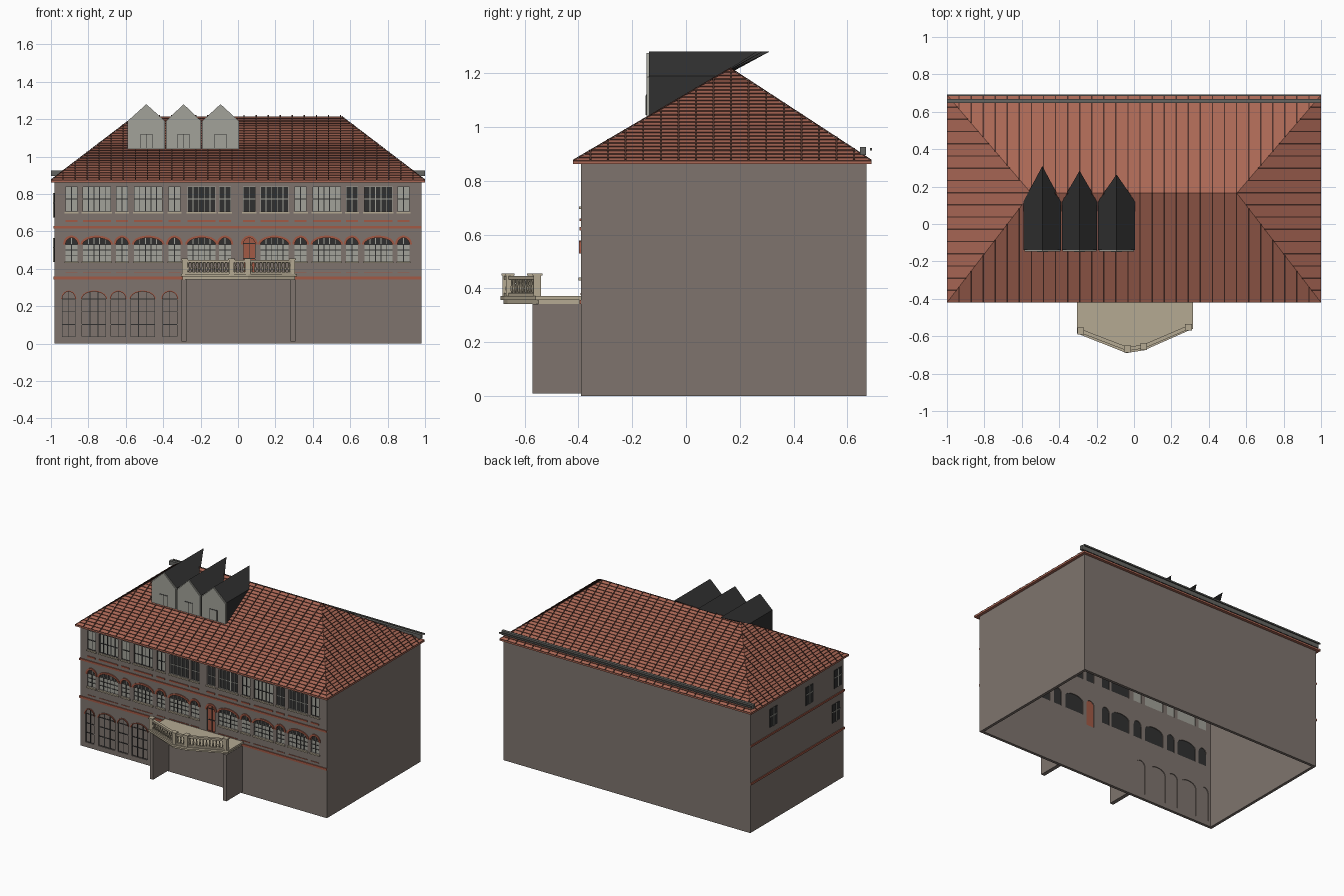
import bpy, bmesh, math
from mathutils import Vector

cube = bpy.data.objects.get("Cube")
if cube:
    bpy.data.objects.remove(cube, do_unlink=True)


def material(name, rgb):
    m = bpy.data.materials.new(name)
    m.use_nodes = True
    col = (*rgb, 1)
    m.diffuse_color = col
    m.node_tree.nodes["Principled BSDF"].inputs["Base Color"].default_value = col
    return m


WALL = material("grey brown wall", (0.21, 0.175, 0.155))
TILE = material("terracotta tile", (0.40, 0.135, 0.09))
GROOVE = material("dark tile shadow", (0.075, 0.03, 0.022))
BRICK = material("red brick trim", (0.36, 0.10, 0.06))
STONE = material("beige stone", (0.46, 0.40, 0.29))
PALE = material("pale grey", (0.36, 0.36, 0.32))
DARK = material("charcoal", (0.03, 0.03, 0.03))
STEEL = material("gutter grey", (0.13, 0.13, 0.12))

parts = {}


def part(name, *mats):
    """Open a new part, or fetch one already open."""
    if name not in parts:
        parts[name] = (bmesh.new(), mats)
    return parts[name][0]


def box(bm, x0, x1, y0, y1, z0, z1):
    prism(bm, [(x0, z0), (x1, z0), (x1, z1), (x0, z1)], y0, y1)


def loft(bm, a, b):
    """Close two matching loops into a solid."""
    va, vb = [bm.verts.new(p) for p in a], [bm.verts.new(p) for p in b]
    n = len(a)
    faces = [bm.faces.new(va), bm.faces.new(vb[::-1])]
    for i in range(n):
        j = (i + 1) % n
        faces.append(bm.faces.new((va[j], va[i], vb[i], vb[j])))
    return faces


def prism(bm, pts, y0, y1):
    return loft(bm, [(x, y0, z) for x, z in pts], [(x, y1, z) for x, z in pts])


def slab(bm, pts, z0, z1):
    return loft(bm, [(x, y, z0) for x, y in pts], [(x, y, z1) for x, y in pts])


def arc(cx, w, spring, rise, n=10):
    return [(cx + w / 2 * math.cos(math.pi * i / n), spring + rise * math.sin(math.pi * i / n))
            for i in range(n + 1)]


def opening(cx, w, z0, z1, rise):
    if not rise:
        return [(cx - w / 2, z0), (cx + w / 2, z0), (cx + w / 2, z1), (cx - w / 2, z1)]
    return [(cx - w / 2, z0), (cx + w / 2, z0)] + arc(cx, w, z1 - rise, rise)


def arch_trim(bm, cx, w, z1, rise, t):
    inner, outer = arc(cx, w, z1 - rise, rise), arc(cx, w + 2 * t, z1 - rise, rise + t)
    prism(bm, outer + inner[::-1], FRONT - 0.007, FRONT + 0.004)


FRONT, BACK, SIDE, TOP, THICK = -0.39, 0.67, 0.98, 0.87, 0.02

# Hollow body, open underneath
front_wall = part("front_wall", WALL)
box(front_wall, -SIDE, SIDE, FRONT, FRONT + THICK, 0, TOP)
shell = part("side_and_back_walls", WALL)
box(shell, -SIDE, SIDE, BACK - THICK, BACK, 0, TOP)
for s in (-1, 1):
    box(shell, *sorted((s * SIDE, s * (SIDE - THICK))), FRONT + THICK, BACK - THICK, 0, TOP)

# Windows: holes, recessed panes, bars, sills and brick arches
cutter = part("window_cutter", WALL)
bars, sills = part("window_bars", DARK), part("window_sills", STONE)
pale_bars = part("pale_window_bars", PALE)
arches = part("brick_arches", BRICK)
panes = {m: part(n, m) for n, m in (("pale_panes", PALE), ("dark_panes", DARK),
                                    ("blind_panes", WALL), ("balcony_door", BRICK))}
PANE = FRONT + 0.009


def window(cx, w, z0, z1, rise, mat, cols, rows):
    shape = opening(cx, w, z0, z1, rise)
    prism(cutter, shape, FRONT - 0.05, FRONT + 0.05)
    prism(panes[mat], shape, PANE, PANE + 0.006)
    frame = pale_bars if mat is DARK else bars
    y, h = PANE - 0.004, 0.0022
    for i in range(cols + 1):
        x = cx - w / 2 + w * i / cols
        end = z1 - rise * (1 - math.sqrt(max(0, 1 - (2 * (x - cx) / w) ** 2)))
        box(frame, x - h, x + h, y, PANE, z0, end)
    for j in range(rows + 1):
        z = z0 + (z1 - rise - z0) * j / rows
        box(frame, cx - w / 2, cx + w / 2, y, PANE, z - h, z + h)


NARROW = (-0.89, -0.62, -0.34, -0.07, 0.06, 0.335, 0.61, 0.885)
WIDE = (-0.755, -0.48, -0.195, 0.195, 0.475, 0.75)
DARK_BAYS = (-0.195, -0.07, 0.06, 0.195, 0.61, 0.75)
for group, w, cols in ((NARROW, 0.064, 2), (WIDE, 0.15, 5)):
    for cx in group:
        # Upper floor: square heads
        window(cx, w, 0.705, 0.84, 0, DARK if cx in DARK_BAYS else PALE, cols, 2)
        box(sills, cx - w / 2 - 0.006, cx + w / 2 + 0.006, FRONT - 0.008, FRONT, 0.695, 0.704)
        # Middle floor: arched heads, with a door onto the balcony
        door = cx == 0.06
        if door:
            window(cx, w, 0.375, 0.565, 0.03, BRICK, 2, 2)
        else:
            window(cx, w, 0.44, 0.565, 0.035, DARK, cols, 3)
            box(panes[PALE], cx - w / 2, cx + w / 2, PANE - 0.002, PANE, 0.44, 0.528)
            for i in range(1, cols):
                x = cx - w / 2 + w * i / cols
                box(bars, x - 0.002, x + 0.002, PANE - 0.006, PANE - 0.002, 0.44, 0.53)
            for z in (0.47, 0.5, 0.53):
                box(bars, cx - w / 2, cx + w / 2, PANE - 0.006, PANE - 0.002, z - 0.002, z + 0.002)
            box(sills, cx - w / 2 - 0.006, cx + w / 2 + 0.006, FRONT - 0.009, FRONT, 0.43, 0.44)
        arch_trim(arches, cx, w, 0.565, 0.035, 0.013)
        # Short brick courses under the upper windows
        box(arches, cx - w / 2, cx + w / 2, FRONT - 0.006, FRONT, 0.65, 0.66)
        box(arches, cx - w / 2, cx + w / 2, FRONT - 0.004, FRONT, 0.377, 0.381)

# Ground floor arches on the left part of the front
for cx, w, cols in ((-0.905, 0.07, 2), (-0.77, 0.13, 3), (-0.64, 0.08, 2),
                    (-0.51, 0.13, 3), (-0.365, 0.08, 2)):
    window(cx, w, 0.035, 0.278, 0.04, WALL, cols, 3)
    arch_trim(arches, cx, w, 0.278, 0.04, 0.006)

# Brick bands wrap the front and one side
bands = part("brick_bands", BRICK)
for z0, z1 in ((0.343, 0.358), (0.615, 0.628)):
    box(bands, -SIDE - 0.006, SIDE, FRONT - 0.006, FRONT, z0, z1)
    box(bands, -SIDE - 0.006, -SIDE, FRONT, BACK, z0, z1)

# Side windows
side_dark, side_pale = part("side_window_panes", DARK), part("side_window_bars", PALE)
for y, z in ((0.41, 0.74), (0.0, 0.74), (-0.32, 0.74), (-0.30, 0.5)):
    box(side_dark, -SIDE - 0.005, -SIDE, y - 0.042, y + 0.042, z - 0.065, z + 0.065)
    box(side_pale, -SIDE - 0.008, -SIDE, y - 0.004, y + 0.004, z - 0.065, z + 0.065)
    box(side_pale, -SIDE - 0.008, -SIDE, y - 0.042, y + 0.042, z + 0.01, z + 0.016)

# Hipped roof: stepped tile courses with dark risers and ribs
EX, EY0, EY1, EZ, RX, RY, RZ = 1.0, -0.42, 0.69, 0.872, 0.55, 0.165, 1.215
box(part("eaves", TILE), -EX, EX, EY0, EY1, 0.862, EZ)
roof = part("tiled_roof", TILE, GROOVE)
ribs = part("roof_ribs", GROOVE)
c = [Vector(p) for p in ((-EX, EY0, EZ), (EX, EY0, EZ), (EX, EY1, EZ), (-EX, EY1, EZ))]
ridge_l, ridge_r = Vector((-RX, RY, RZ)), Vector((RX, RY, RZ))
COURSES, STEP = 26, Vector((0, 0, 0.004))
for a, b, ra, rb in ((c[0], c[1], ridge_l, ridge_r), (c[1], c[2], ridge_r, ridge_r),
                     (c[2], c[3], ridge_r, ridge_l), (c[3], c[0], ridge_l, ridge_l)):
    for i in range(COURSES):
        t, u = i / COURSES, (i + 1) / COURSES
        p, q = a.lerp(ra, t), b.lerp(rb, t)
        p2, q2 = a.lerp(ra, u), b.lerp(rb, u)
        riser = roof.faces.new([roof.verts.new(v) for v in (p, q, q + STEP, p + STEP)])
        riser.material_index = 1
        top = [p + STEP, q + STEP, q2] + ([p2] if (q2 - p2).length > 1e-5 else [])
        roof.faces.new([roof.verts.new(v) for v in top])
    along = (b - a).normalized()
    length = (b - a).length
    ha, hb = (ra - a).dot(along), (b - rb).dot(along)
    rise = ra - a - along * ha
    n = round(length / 0.0635)
    for k in range(1, n):
        s = length * k / n
        foot = a + along * s + STEP * 0.4
        tip = foot + rise * min(1, s / ha, (length - s) / hb)
        w, up = along * 0.0035, STEP * 1.2
        loft(ribs, [foot - w, foot + w, foot + w + up, foot - w + up],
             [tip - w, tip + w, tip + w + up, tip - w + up])

# Rails along the back eave
gutter = part("back_gutter", STEEL)
box(gutter, -EX, EX, 0.647, 0.668, 0.895, 0.925)
box(gutter, -EX, EX, 0.684, 0.692, 0.912, 0.922)

# Three gabled dormers whose roofs run out along the main slope
dormer = part("dormers", DARK, PALE)
dormer_trim = part("dormer_gable_boards", PALE)
dormer_frame, dormer_pane = part("dormer_window_frames", DARK), part("dormer_windows", PALE)
slope = (RZ - EZ) / (RY - EY0)
for x0, x1, reach in ((-0.59, -0.39, 0.31), (-0.385, -0.197, 0.285), (-0.192, 0.005, 0.265)):
    mid = (x0 + x1) / 2
    gable = [(x0, 1.04), (x1, 1.04), (x1, 1.19), (mid, 1.28), (x0, 1.19)]
    rear = [(x, reach if x == mid else RY + (z - RZ) / slope, z) for x, z in gable]
    loft(dormer, [(x, -0.138, z) for x, z in gable], rear)[0].material_index = 1
    face = [(x0 + 0.004, 1.04), (x1 - 0.004, 1.04), (x1 - 0.004, 1.185), (mid, 1.275), (x0 + 0.004, 1.185)]
    prism(dormer_trim, face, -0.146, -0.138)
    box(dormer_frame, mid - 0.032, mid + 0.032, -0.148, -0.146, 1.045, 1.12)
    box(dormer_pane, mid - 0.029, mid - 0.001, -0.150, -0.146, 1.045, 1.117)
    box(dormer_pane, mid + 0.001, mid + 0.029, -0.150, -0.146, 1.045, 1.117)

# Balcony slab on two wall piers
deck = [(-0.305, FRONT), (-0.305, -0.585), (-0.04, -0.69), (0.055, -0.675), (0.315, -0.56), (0.315, FRONT)]
balcony = part("balcony_slab", STONE)
slab(balcony, [(x * 0.97, y + (0.012 if y < FRONT else 0)) for x, y in deck], 0.343, 0.358)
slab(balcony, deck, 0.358, 0.372)
piers = part("balcony_piers", WALL)
box(piers, -0.302, -0.275, -0.57, FRONT, 0.01, 0.343)
box(piers, 0.28, 0.307, -0.57, FRONT, 0.01, 0.343)

# Balustrade: posts, rails and turned balusters
stations = [Vector((x, y, 0)) for x, y in ((-0.285, -0.572), (-0.035, -0.668), (0.052, -0.655), (0.292, -0.552))]
posts, rails, turned = part("balcony_posts", STONE), part("balcony_rails", STONE), part("balusters", STONE)
for p in stations:
    for r, z0, z1 in ((0.014, 0.372, 0.448), (0.018, 0.448, 0.456)):
        box(posts, p.x - r, p.x + r, p.y - r, p.y + r, z0, z1)


def ring(p, r, z):
    return [(p.x + r * math.cos(k * math.pi / 3), p.y + r * math.sin(k * math.pi / 3), z) for k in range(6)]


for p, q in zip(stations, stations[1:]):
    d = (q - p).normalized()
    side = Vector((-d.y, d.x, 0)) * 0.01
    for z0, z1 in ((0.372, 0.383), (0.434, 0.447)):
        slab(rails, [v.to_2d() for v in (p - side, q - side, q + side, p + side)], z0, z1)
    n = max(3, round((q - p).length / 0.021))
    for i in range(1, n):
        at = p.lerp(q, i / n)
        profile = ((0.004, 0.383), (0.0075, 0.4), (0.0035, 0.418), (0.006, 0.434))
        for (r0, z0), (r1, z1) in zip(profile, profile[1:]):
            loft(turned, ring(at, r0, z0), ring(at, r1, z1))

# Turn every part into an object
objects = {}
for name, (bm, mats) in parts.items():
    if name != "tiled_roof":
        bmesh.ops.recalc_face_normals(bm, faces=bm.faces[:])
    mesh = bpy.data.meshes.new(name)
    bm.to_mesh(mesh)
    bm.free()
    for m in mats:
        mesh.materials.append(m)
    objects[name] = bpy.data.objects.new(name, mesh)
    bpy.context.scene.collection.objects.link(objects[name])

# Cut the window holes
hidden = objects["window_cutter"]
hidden.hide_render = True
hidden.hide_viewport = True
cut = objects["front_wall"].modifiers.new("window holes", 'BOOLEAN')
cut.operation, cut.solver, cut.object = 'DIFFERENCE', 'EXACT', hidden
